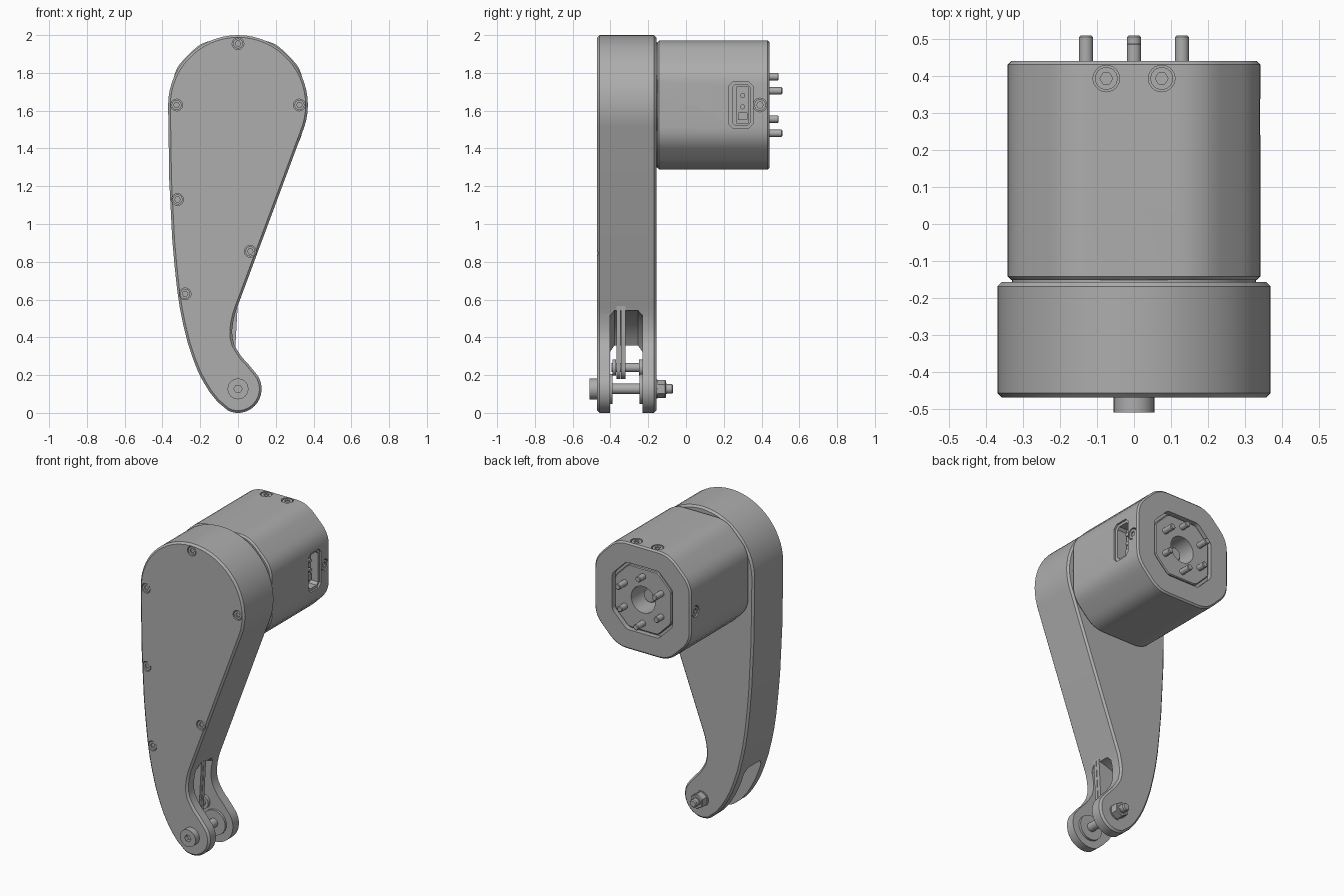
import bpy, bmesh
from math import sin, cos, pi, radians, hypot, atan2
from mathutils import Vector

if "Cube" in bpy.data.objects:
    bpy.data.objects.remove(bpy.data.objects["Cube"])

metal = bpy.data.materials.new("grey_metal")
metal.use_nodes = True
GREY = (0.42, 0.42, 0.42, 1)
metal.diffuse_color = GREY
metal.node_tree.nodes["Principled BSDF"].inputs["Base Color"].default_value = GREY

HUB = 1.63      # height of the motor axis
KNEE = 0.127    # height of the knee bolt
SMOOTH = radians(28)


def activate(ob):
    bpy.ops.object.select_all(action='DESELECT')
    ob.select_set(True)
    bpy.context.view_layer.objects.active = ob


def finish(name, bm):
    bmesh.ops.recalc_face_normals(bm, faces=bm.faces)
    me = bpy.data.meshes.new(name)
    bm.to_mesh(me)
    bm.free()
    ob = bpy.data.objects.new(name, me)
    bpy.context.collection.objects.link(ob)
    me.materials.append(metal)
    return ob


def shade(ob):
    activate(ob)
    bpy.ops.object.shade_smooth_by_angle(angle=SMOOTH)
    return ob


def prism(name, pts, lo, hi, axis='Y', chamfer=0.0):
    """Extrude a 2D outline along X or Y, with chamfered rims."""
    place = (lambda p, d: (p[0], d, p[1])) if axis == 'Y' else (lambda p, d: (d, p[0], p[1]))
    bm = bmesh.new()
    base = bm.faces.new([bm.verts.new(place(p, lo)) for p in pts])
    top = bmesh.ops.extrude_face_region(bm, geom=[base])['geom']
    shift = Vector(place((0, 0), hi - lo))
    bmesh.ops.translate(bm, vec=shift, verts=[v for v in top if isinstance(v, bmesh.types.BMVert)])
    if chamfer:
        rims = {e for f in bm.faces if len(f.verts) > 4 for e in f.edges}
        bmesh.ops.bevel(bm, geom=list(rims), offset=chamfer, segments=1, affect='EDGES')
    return shade(finish(name, bm))


def circle(r, x=0.0, z=0.0, n=32, turn=0.0):
    return [(x + r * cos(2 * pi * i / n + turn), z + r * sin(2 * pi * i / n + turn)) for i in range(n)]


def octagon(half, flat, soft):
    """Octagon around the motor axis with softened corners."""
    quarter = [(half, -flat), (half, flat), (flat, half), (-flat, half)]
    pts = [Vector(p) for p in quarter] + [-Vector(p) for p in quarter]
    out = []
    for i, p in enumerate(pts):
        a = p + (pts[i - 1] - p).normalized() * soft
        b = p + (pts[(i + 1) % 8] - p).normalized() * soft
        for k in range(6):
            t = k / 5
            q = a * (1 - t) ** 2 + p * 2 * t * (1 - t) + b * t * t
            out.append((q.x, q.y + HUB))
    return out


def rod(name, loc, direction, r, h, n=24, chamfer=0.0, socket=0.0):
    """Round bar starting at loc; socket presses a hexagon into its end."""
    bm = bmesh.new()
    bmesh.ops.create_cone(bm, cap_ends=True, segments=n, radius1=r, radius2=r, depth=h)
    bmesh.ops.translate(bm, vec=(0, 0, h / 2), verts=bm.verts)
    end = max(bm.faces, key=lambda f: f.calc_center_median().z)
    if socket:
        bmesh.ops.inset_individual(bm, faces=[end], thickness=r - socket)
        for v in end.verts:
            a = atan2(v.co.y, v.co.x)
            d = socket * cos(pi / 6) / cos(a % (pi / 3) - pi / 6)
            v.co.xy = (d * cos(a), d * sin(a))
        inner = bmesh.ops.extrude_face_region(bm, geom=[end])['geom']
        bmesh.ops.translate(bm, vec=(0, 0, -h * 0.5), verts=[v for v in inner if isinstance(v, bmesh.types.BMVert)])
        bmesh.ops.delete(bm, geom=[end], context='FACES_ONLY')
    elif chamfer:
        bmesh.ops.bevel(bm, geom=list(end.edges), offset=chamfer, segments=1, affect='EDGES')
    quat = Vector(direction).to_track_quat('Z', 'Y')
    for v in bm.verts:
        v.co = quat @ v.co + Vector(loc)
    return shade(finish(name, bm))


def cut(ob, cutters):
    for c in cutters:
        c.hide_render = True
        activate(ob)
        m = ob.modifiers.new("cut", 'BOOLEAN')
        m.operation, m.solver, m.object = 'DIFFERENCE', 'EXACT', c
        bpy.ops.object.modifier_apply(modifier=m.name)
        bpy.data.objects.remove(c)
    shade(ob)


def screw(ob, name, loc, direction, r, sink=0.02):
    """Sunken socket screw: counterbore the part, then fill it with a head."""
    d, p = Vector(direction), Vector(loc)
    cut(ob, [rod("counterbore", p - d * sink, d, r, sink * 2)])
    rod(name, p - d * sink, d, r * 0.85, sink * 0.8, socket=r * 0.48)


# Leg housing: round head, straight right edge, hooked knee, bowed left edge
head = [(0.37 * cos(radians(a)), HUB + 0.37 * sin(radians(a))) for a in range(-18, 181, 6)]
left = [(-0.364, 1.23), (-0.348, 0.915), (-0.336, 0.78), (-0.322, 0.65), (-0.307, 0.55), (-0.29, 0.467),
        (-0.266, 0.37), (-0.237, 0.283), (-0.212, 0.22), (-0.185, 0.167), (-0.15, 0.11), (-0.11, 0.06)]
knee = [(0.125 * cos(radians(a)), KNEE + 0.127 * sin(radians(a))) for a in range(-115, 46, 10)]
hook = [(0.053, 0.26), (0.022, 0.293), (0, 0.325), (-0.02, 0.36), (-0.03, 0.40), (-0.031, 0.44),
        (-0.026, 0.48), (-0.016, 0.525), (-0.005, 0.557)]
leg = prism("leg_housing", head + left + knee + hook, -0.47, -0.157, chamfer=0.012)
cut(leg, [prism("knee_slot", circle(0.365, 0.06, 0.185, 64), -0.403, -0.23, chamfer=0.025)])

# Housing screws on the front, matching nuts on the back
for x, z in [(0, 1.955), (-0.325, HUB), (0.325, HUB), (-0.32, 1.13), (0.065, 0.855), (-0.28, 0.63)]:
    screw(leg, "housing_screw", (x, -0.47, z), (0, -1, 0), 0.031)
    screw(leg, "housing_nut", (x, -0.157, z), (0, 1, 0), 0.031)

# Knee bolt with head, bushings, nut and threaded end
BACK = (0, 1, 0)
rod("knee_bolt", (0, -0.47, KNEE), BACK, 0.028, 0.37)
rod("knee_bolt_head", (0, -0.46, KNEE), (0, -1, 0), 0.055, 0.05, n=36, socket=0.022)
for y in (-0.405, -0.245):
    rod("knee_bushing", (0, y, KNEE), BACK, 0.08, 0.017)
rod("knee_washer", (0, -0.16, KNEE), BACK, 0.05, 0.008)
prism("knee_nut", circle(0.048, 0, KNEE, 6, pi / 6), -0.157, -0.106, chamfer=0.004)
rod("knee_bolt_end", (0, -0.11, KNEE), BACK, 0.025, 0.042, chamfer=0.006)

# Push rod in the slot, with its pivot pin
low, high, w = Vector((-0.08, 0.24)), Vector((-0.06, 0.6)), 0.06
link = [(low.x + w * cos(pi + pi * i / 12), low.y + w * sin(pi + pi * i / 12)) for i in range(13)]
link += [(high.x + w, high.y), (high.x - w, high.y)]
prism("push_rod_front", link, -0.368, -0.347)
prism("push_rod_back", link, -0.344, -0.32)
rod("pivot_pin", (low.x, -0.395, low.y), BACK, 0.024, 0.165)
for y in (-0.39, -0.25):
    rod("pivot_collar", (low.x, y, low.y), BACK, 0.043, 0.02)

# Motor body with softened eight-sided section
prism("motor_seat", circle(0.33, 0, HUB, 64), -0.17, -0.135)
motor = prism("motor_body", octagon(0.342, 0.185, 0.07), -0.152, 0.442, chamfer=0.01)
cut(motor, [prism("face_recess", octagon(0.215, 0.115, 0.02), 0.41, 0.5),
            prism("shaft_bore", circle(0.085, 0, HUB, 40), 0.28, 0.5)])

# Output plate, shaft and drive pins
plate = prism("output_plate", octagon(0.2, 0.105, 0.02), 0.40, 0.435, chamfer=0.005)
cut(plate, [prism("plate_bore", circle(0.085, 0, HUB, 40), 0.28, 0.5)])
rod("motor_shaft", (0, 0.27, HUB), BACK, 0.045, 0.1, chamfer=0.006)
for i in range(6):
    a = radians(30 + 60 * i)
    rod("drive_pin", (0.15 * cos(a), 0.42, HUB + 0.15 * sin(a)), BACK, 0.019, 0.07 + 0.02 * (i in (0, 2, 4)), 20, 0.004)

# Motor screws: corner pairs on the face, then the rim on all sides
for sx in (-1, 1):
    for sz in (-1, 1):
        for x, z in [(0.16, 0.25), (0.25, 0.16)]:
            screw(motor, "face_screw", (sx * x, 0.442, HUB + sz * z), BACK, 0.034)
        screw(motor, "rim_screw", (sx * 0.075, 0.394, HUB + sz * 0.342), (0, 0, sz), 0.036)
    screw(motor, "side_screw", (sx * 0.342, 0.392, HUB), (sx, 0, 0), 0.036)


# Connector pocket on the side, with its plug socket
def chamfered_box(y, z, hy, hz, c):
    q = [(hy, -hz + c), (hy, hz - c), (hy - c, hz), (-hy + c, hz)]
    return [(y + a, z + b) for a, b in q + [(-a, -b) for a, b in q]]


cut(motor, [prism("pocket_rim", chamfered_box(0.29, HUB, 0.065, 0.125, 0.025), 0.33, 0.4, 'X'),
            prism("pocket", chamfered_box(0.293, HUB, 0.047, 0.108, 0.015), 0.26, 0.4, 'X')])
prism("plug_socket", chamfered_box(0.3, HUB, 0.034, 0.1, 0.006), 0.25, 0.28, 'X')
prism("plug_key", chamfered_box(0.3, HUB - 0.06, 0.026, 0.02, 0.004), 0.27, 0.295, 'X')
for z in (-0.01, 0.05):
    rod("plug_contact", (0.275, 0.3, HUB + z), (1, 0, 0), 0.013, 0.03, 16)
